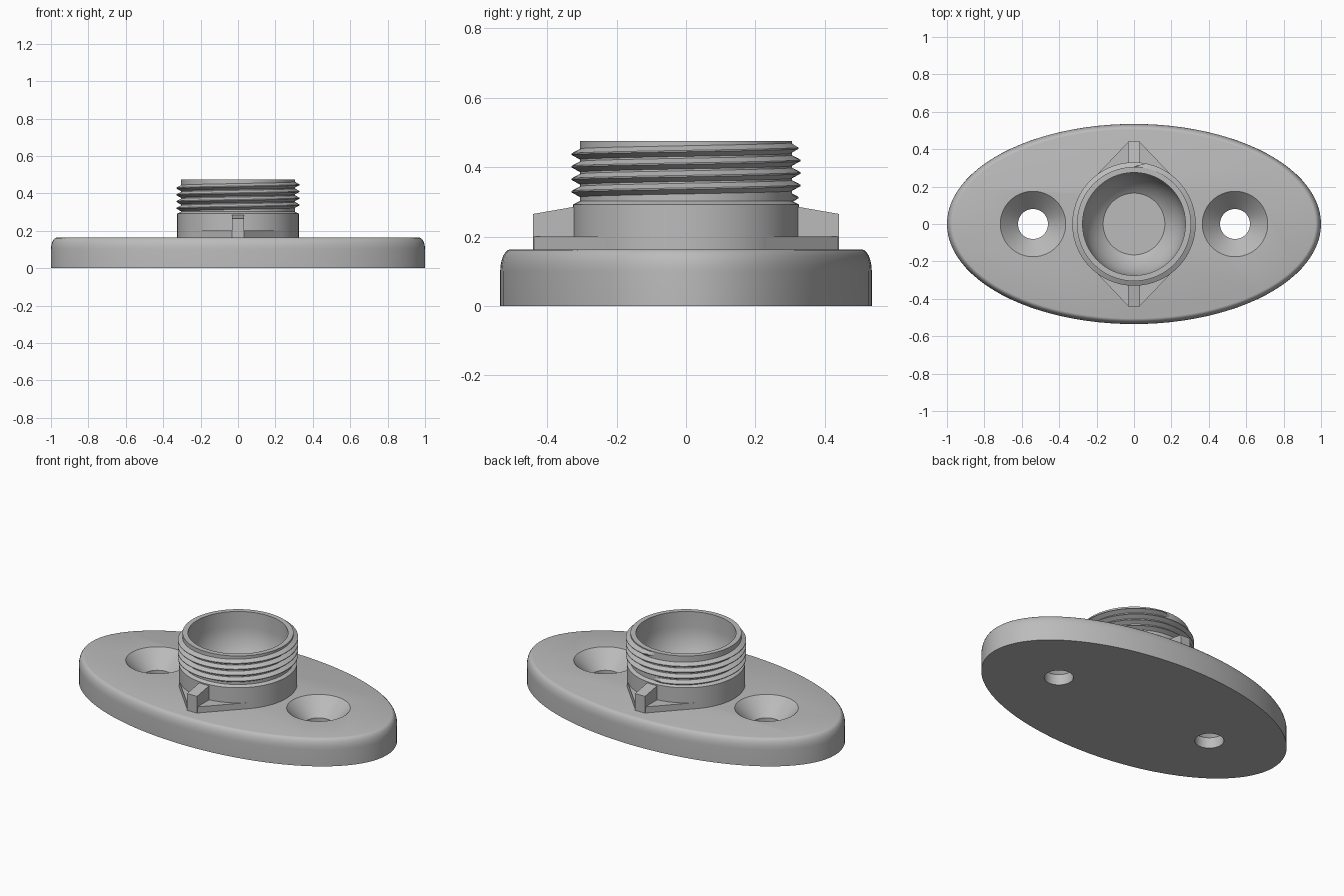
import bpy, bmesh
from math import sin, cos, pi, sqrt, radians

cube = bpy.data.objects.get("Cube")
if cube:
    bpy.data.objects.remove(cube, do_unlink=True)

grey = bpy.data.materials.new("light_grey")
grey.use_nodes = True
grey.diffuse_color = (0.5, 0.5, 0.5, 1)
grey.node_tree.nodes["Principled BSDF"].inputs["Base Color"].default_value = (0.5, 0.5, 0.5, 1)

SEG = 96
TOP = 0.163


def finish(name, bm, smooth=True):
    """Turn a bmesh into a grey object."""
    bmesh.ops.recalc_face_normals(bm, faces=bm.faces)
    mesh = bpy.data.meshes.new(name)
    bm.to_mesh(mesh)
    bm.free()
    mesh.materials.append(grey)
    obj = bpy.data.objects.new(name, mesh)
    bpy.context.collection.objects.link(obj)
    if smooth:
        shade(obj)
    return obj


def shade(obj):
    bpy.ops.object.select_all(action='DESELECT')
    obj.select_set(True)
    bpy.context.view_layer.objects.active = obj
    bpy.ops.object.shade_smooth_by_angle(angle=radians(32))


def bridge(bm, a, b):
    for i in range(len(a)):
        j = (i + 1) % len(a)
        bm.faces.new((a[i], a[j], b[j], b[i]))


def stack(name, rings, cx=0, smooth=True):
    """Closed solid from stacked ellipses, each (x radius, y radius, z)."""
    bm = bmesh.new()
    loops = [[bm.verts.new((cx + rx * cos(2 * pi * i / SEG), ry * sin(2 * pi * i / SEG), z))
              for i in range(SEG)] for rx, ry, z in rings]
    for a, b in zip(loops, loops[1:]):
        bridge(bm, a, b)
    bm.faces.new(loops[0])
    bm.faces.new(loops[-1])
    return finish(name, bm, smooth)


def prism(name, points, axis, lo, hi):
    """Extrude a 2D outline along x or z."""
    bm = bmesh.new()
    ends = [[bm.verts.new((t, u, v) if axis == 'x' else (u, v, t)) for u, v in points]
            for t in (lo, hi)]
    bridge(bm, *ends)
    for end in ends:
        bm.faces.new(end)
    return finish(name, bm, False)


# Oval base plate with a rounded top edge
rings = [(1, 0.535, 0)]
for k in range(7):
    a = k / 6 * pi / 2
    inset = 0.03 * (1 - cos(a))
    rings.append((1 - inset, 0.535 - inset, 0.10 + (TOP - 0.10) * sin(a)))
plate = stack("base_plate", rings, smooth=False)

# Countersunk screw holes
for side in (-1, 1):
    cutter = stack("screw_hole_cutter",
                   [(r, r, z) for r, z in ((0.08, -0.05), (0.08, 0.065), (0.175, TOP), (0.175, 0.25))],
                   cx=side * 0.54, smooth=False)
    cutter.hide_render = True
    cut = plate.modifiers.new("screw_hole", 'BOOLEAN')
    cut.operation = 'DIFFERENCE'
    cut.solver = 'EXACT'
    cut.object = cutter
    bpy.context.view_layer.objects.active = plate
    bpy.ops.object.modifier_apply(modifier=cut.name)
    bpy.data.objects.remove(cutter, do_unlink=True)
shade(plate)

# Round socket: collar, threaded neck, rim and a ball-shaped bowl with a flat floor
bowl, mid, floor = 0.275, 0.385, TOP + 0.002
profile = [(0.325, 0.15), (0.325, 0.292), (0.305, 0.302), (0.305, 0.475), (bowl, 0.475)]
for k in range(13):
    z = mid + (floor - mid) * sin(k / 12 * pi / 2)
    profile.append((sqrt(bowl ** 2 - (z - mid) ** 2), z))
stack("socket", [(r, r, z) for r, z in profile])

# Right-handed screw thread, four turns, tapering out at both ends
bm = bmesh.new()
pitch, turns, start = 0.036, 4, pi / 2
steps = turns * SEG
previous = first = None
for i in range(steps + 1):
    t = i / SEG
    ang = start + 2 * pi * t
    grow = min(1, i / 3, (steps - i) / 3)
    z = 0.311 + pitch * t
    section = [bm.verts.new((r * cos(ang), r * sin(ang), z + dz))
               for r, dz in ((0.302, -0.017), (0.305 + 0.025 * grow, -0.002),
                             (0.305 + 0.025 * grow, 0.002), (0.302, 0.017))]
    if previous:
        bridge(bm, previous, section)
    else:
        first = section
    previous = section
bm.faces.new(first)
bm.faces.new(previous)
finish("screw_thread", bm)

# Stop ribs with flat wings that meet the collar at a tangent, front and back
for side, word in ((-1, "front"), (1, "back")):
    prism(word + "_rib",
          [(side * y, z) for y, z in ((0.3, 0.15), (0.44, 0.15), (0.44, 0.265), (0.325, 0.285), (0.3, 0.285))],
          'x', -0.033, 0.033)
    prism(word + "_wing",
          [(x, side * y) for x, y in ((-0.23, 0.23), (-0.032, 0.438), (0.032, 0.438), (0.23, 0.23))],
          'z', 0.15, 0.2)
